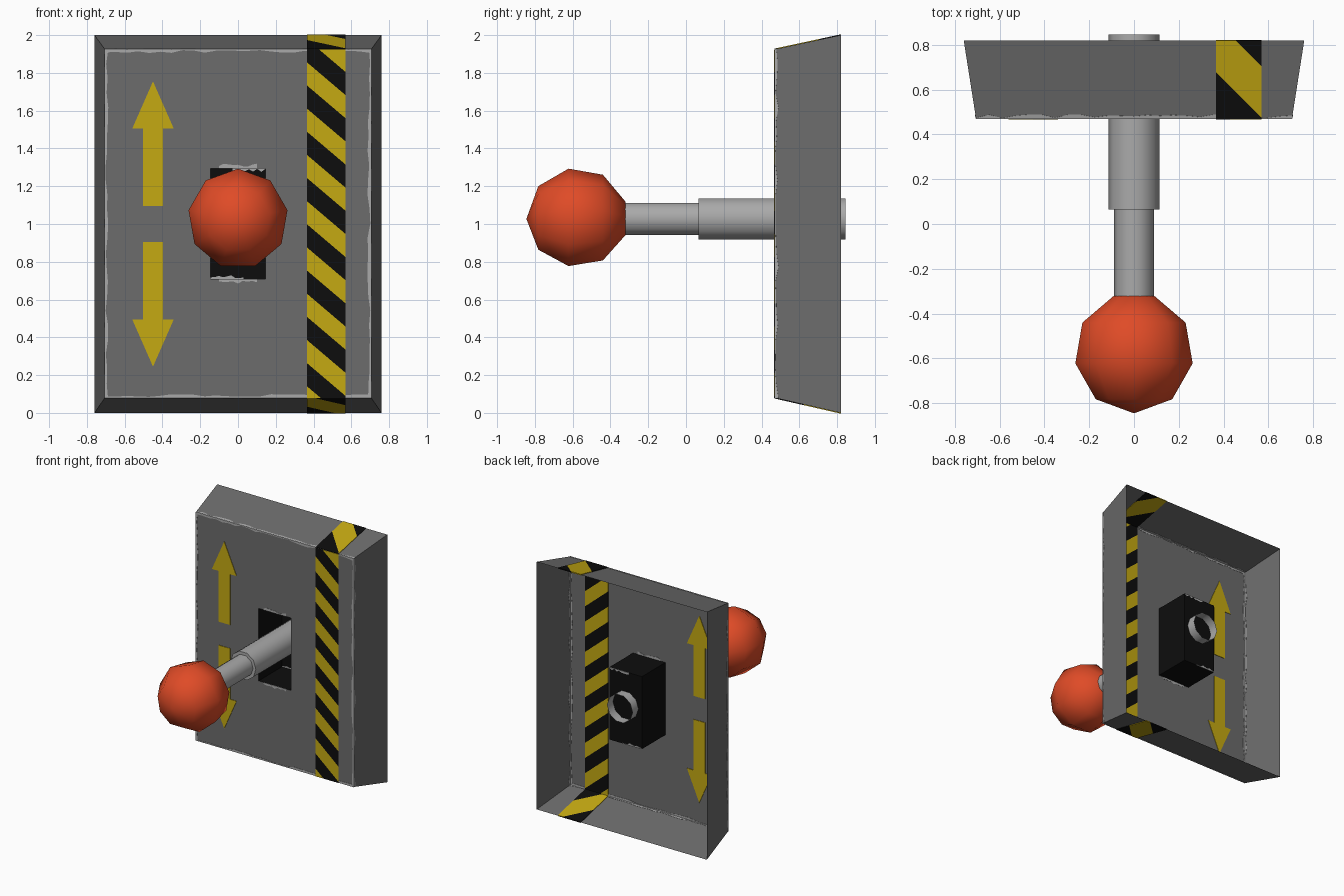
import bpy, bmesh, math, random
from mathutils import Vector

random.seed(4)
if "Cube" in bpy.data.objects:
    bpy.data.objects.remove(bpy.data.objects["Cube"], do_unlink=True)


def material(name, rgb):
    m = bpy.data.materials.new(name)
    m.use_nodes = True
    m.diffuse_color = (*rgb, 1)
    bsdf = next(n for n in m.node_tree.nodes if n.type == "BSDF_PRINCIPLED")
    bsdf.inputs["Base Color"].default_value = (*rgb, 1)
    return m


GREY = material("painted grey", (0.15, 0.15, 0.15))
BLACK = material("black", (0.004, 0.004, 0.004))
YELLOW = material("warning yellow", (0.56, 0.4, 0.006))
RED = material("knob red", (0.74, 0.07, 0.02))
STEEL = material("bare metal", (0.4, 0.4, 0.4))


def finish(name, bm, mats, smooth=False, thickness=0):
    mesh = bpy.data.meshes.new(name)
    bm.to_mesh(mesh)
    bm.free()
    for m in mats:
        mesh.materials.append(m)
    if smooth:
        mesh.shade_smooth()
        mesh.set_sharp_from_angle(angle=math.radians(45))
    obj = bpy.data.objects.new(name, mesh)
    bpy.context.collection.objects.link(obj)
    if thickness:
        mod = obj.modifiers.new("thickness", "SOLIDIFY")
        mod.thickness = thickness
        mod.offset = 0
    return obj


def rect(half_x, z0, z1, y):
    return [Vector(p) for p in ((-half_x, y, z0), (half_x, y, z0), (half_x, y, z1), (-half_x, y, z1))]


def shell(name, loops, mat, cap=False):
    """Bridge rectangular loops into an open shell."""
    bm = bmesh.new()
    rings = [[bm.verts.new(p) for p in loop] for loop in loops]
    for a, b in zip(rings, rings[1:]):
        for i in range(4):
            j = (i + 1) % 4
            bm.faces.new((a[i], a[j], b[j], b[i]))
    if cap:
        bm.faces.new(rings[-1])
    bmesh.ops.recalc_face_normals(bm, faces=bm.faces)
    finish(name, bm, [mat])


def lathe(name, profile, sides, start, z, mat):
    """Spin (y, radius) points around the lever axis."""
    bm = bmesh.new()
    rings = []
    for y, r in profile:
        angles = [start + math.tau * i / sides for i in range(sides)]
        rings.append([bm.verts.new((r * math.cos(a), y, z + r * math.sin(a))) for a in angles])
    for a, b in zip(rings, rings[1:]):
        for i in range(sides):
            j = (i + 1) % sides
            bm.faces.new((a[i], a[j], b[j], b[i]))
    bmesh.ops.remove_doubles(bm, verts=bm.verts, dist=0.0001)
    bmesh.ops.recalc_face_normals(bm, faces=bm.faces)
    finish(name, bm, [mat], smooth=True)


# Open-backed housing and the slot box behind its face
FRONT, BACK, SLOT_BACK = 0.47, 0.82, 0.77
rim = rect(0.76, 0, 2, BACK)
face = rect(0.705, 0.08, 1.925, FRONT)
slot = rect(0.145, 0.71, 1.295, FRONT)
slot_end = rect(0.145, 0.71, 1.295, SLOT_BACK)
shell("housing", [rim, face, slot], GREY)
shell("slot_box", [slot, slot_end], BLACK, cap=True)

# Lever: stepped tube and faceted knob
AXIS_Z = 1.027
lathe("lever_rod", [(0.845, 0.114), (0.065, 0.114), (0.065, 0.089), (-0.34, 0.089)],
      10, 0, AXIS_Z, STEEL)
R = 0.27
knob = [(-0.575 - R * math.cos(math.radians(a)), R * math.sin(math.radians(a)))
        for a in range(0, 161, 40)]
lathe("knob", knob + [(knob[-1][0], 0)], 9, math.pi / 2, AXIS_Z, RED)


# Hazard stripes: black bands cut diagonally, with alternating colours
def hazard_band(name, corners, normal, first, period):
    """Cut along planes where (point - band left edge) . normal = first + k * period / 2."""
    bm = bmesh.new()
    bm.faces.new([bm.verts.new(p) for p in corners])
    n = Vector(normal)
    origin = Vector((LEFT, 0, 0))
    for k in range(-24, 25):
        co = origin + n * ((first + k * period / 2) / n.length_squared)
        bmesh.ops.bisect_plane(bm, geom=bm.verts[:] + bm.edges[:] + bm.faces[:],
                               plane_co=co, plane_no=n)
    for f in bm.faces:
        step = math.floor(((f.calc_center_median() - origin).dot(n) - first) / (period / 2))
        f.material_index = step % 2
    finish(name, bm, [YELLOW, BLACK], thickness=0.008)


LEFT, RIGHT = 0.365, 0.57


def band(y0, z0, y1, z1):
    return [(LEFT, y0, z0), (RIGHT, y0, z0), (RIGHT, y1, z1), (LEFT, y1, z1)]


hazard_band("front_stripes", band(FRONT, 0.08, FRONT, 1.925), (0.85, 0, 1), 0.386 + 0.1225, 0.245)
hazard_band("top_stripes", band(FRONT, 1.925, BACK, 2), (1, 1, 0), 0.68, 0.46)
hazard_band("bottom_stripes", band(FRONT, 0.08, BACK, 0), (-1, 1, 0), 0.42, 0.48)

# Up and down arrows, mirrored about mid height
half = [(0.052, 0.095), (0.052, 0.505), (0.11, 0.505)]
outline = half + [(0, 0.755)] + [(-x, z) for x, z in reversed(half)]
for name, sign in (("up_arrow", 1), ("down_arrow", -1)):
    bm = bmesh.new()
    bm.faces.new([bm.verts.new((-0.45 + x, FRONT, 1 + sign * z)) for x, z in outline])
    finish(name, bm, [YELLOW], thickness=0.008)


# Chipped paint along the edges
def worn_edge(name, a, b, inward, low, high, steps=24):
    bm = bmesh.new()
    inward = Vector(inward).normalized()
    rows = []
    for i in range(steps + 1):
        p = a.lerp(b, i / steps)
        rows.append((bm.verts.new(p), bm.verts.new(p + inward * random.uniform(low, high))))
    for (p, q), (r, s) in zip(rows, rows[1:]):
        bm.faces.new((p, r, s, q))
    finish(name, bm, [STEEL], thickness=0.004)


for i, side in enumerate(("bottom", "left", "top", "right")):
    j = (i + 1) % 4
    inward = ((0, 0, 1), (-1, 0, 0), (0, 0, -1), (1, 0, 0))[i]
    worn_edge(side + "_face_wear", face[i], face[j], inward, 0.004, 0.02)
    slope = (rim[i] + rim[j] - face[i] - face[j]) / 2
    worn_edge(side + "_slope_wear", face[i], face[j], slope, 0.002, 0.02)
    if side in ("bottom", "top"):
        outward = -Vector(inward)
        worn_edge(side + "_slot_wear", slot[i].lerp(slot[j], 0.15), slot[i].lerp(slot[j], 0.85),
                  outward, 0.008, 0.025, 8)
        worn_edge(side + "_slot_box_wear", slot_end[i], slot_end[i].lerp(slot_end[j], 0.6),
                  inward, 0.003, 0.02, 8)
